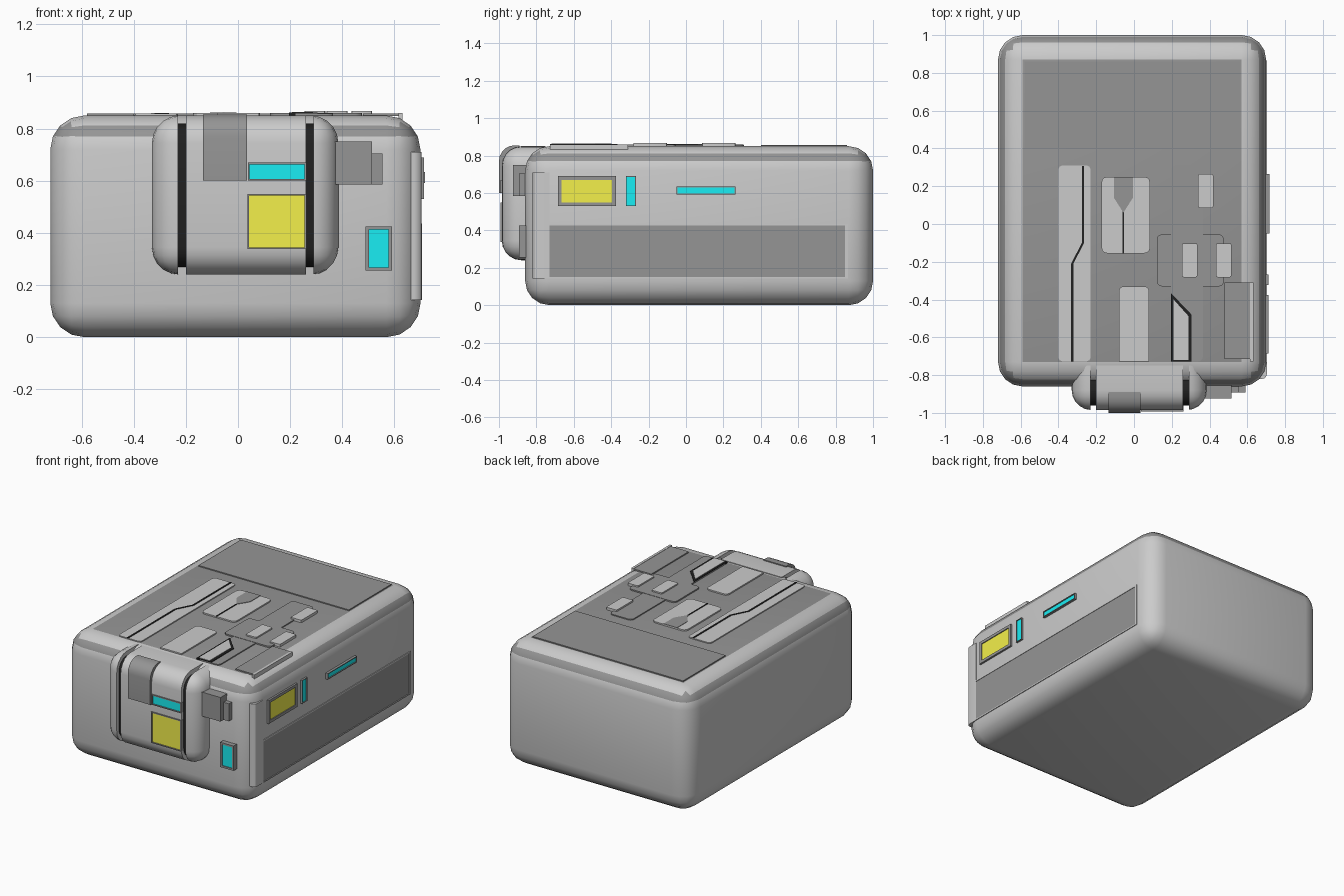
import bpy, bmesh, math
from mathutils import Vector

if "Cube" in bpy.data.objects:
    bpy.data.objects.remove(bpy.data.objects["Cube"])


def material(name, r, g, b):
    m = bpy.data.materials.new(name)
    m.diffuse_color = (r, g, b, 1)
    m.use_nodes = True
    m.node_tree.nodes["Principled BSDF"].inputs["Base Color"].default_value = m.diffuse_color
    return m


LIGHT = material("light_grey", 0.8, 0.8, 0.8)
DARK = material("dark_grey", 0.3, 0.3, 0.3)
BLACK = material("black", 0.015, 0.015, 0.015)
YELLOW = material("yellow", 0.9, 0.87, 0.07)
CYAN = material("cyan", 0.01, 0.85, 0.9)


def finish(name, bm, *mats):
    bmesh.ops.recalc_face_normals(bm, faces=bm.faces[:])
    me = bpy.data.meshes.new(name)
    bm.to_mesh(me)
    bm.free()
    for m in mats:
        me.materials.append(m)
    ob = bpy.data.objects.new(name, me)
    bpy.context.collection.objects.link(ob)
    bpy.ops.object.select_all(action='DESELECT')
    ob.select_set(True)
    bpy.context.view_layer.objects.active = ob
    bpy.ops.object.shade_smooth_by_angle(angle=math.radians(30))
    return ob


def box_bm(x, y, z, bevel=0.0, seg=4, pick=None):
    """Box from (min, max) ranges; pick chooses which edges get rounded."""
    bm = bmesh.new()
    bmesh.ops.create_cube(bm, size=1)
    for v in bm.verts:
        v.co = [r[0] if c < 0 else r[1] for c, r in zip(v.co, (x, y, z))]
    if bevel:
        edges = [e for e in bm.edges if pick is None or pick(e)]
        bmesh.ops.bevel(bm, geom=edges, offset=bevel, segments=seg,
                        profile=0.5, affect='EDGES')
    return bm


def box(name, x, y, z, mat=LIGHT, bevel=0.0, seg=3, pick=None):
    return finish(name, box_bm(x, y, z, bevel, seg, pick), mat)


def upright(e):
    return abs(e.verts[0].co.z - e.verts[1].co.z) > 1e-5


def prism(name, pts, z0, z1, mat):
    """Flat outline seen from above, given thickness."""
    bm = bmesh.new()
    f = bm.faces.new([bm.verts.new((px, py, z0)) for px, py in pts])
    ext = bmesh.ops.extrude_face_region(bm, geom=[f])['geom']
    for v in ext:
        if isinstance(v, bmesh.types.BMVert):
            v.co.z = z1
    return finish(name, bm, mat)


def seam(name, path, z0, z1, w=0.006):
    """Thin dark line running along y."""
    pts = [(x - w, y) for x, y in path] + [(x + w, y) for x, y in reversed(path)]
    prism(name, pts, z0, z1, BLACK)


def lamp(name, x, y, z, normal, rim, mat):
    """Dark frame with a sunken coloured window on the side facing normal."""
    bm = box_bm(x, y, z)
    bm.normal_update()
    f = next(f for f in bm.faces if f.normal.dot(Vector(normal)) > 0.9)
    bmesh.ops.inset_region(bm, faces=[f], thickness=rim)
    f.material_index = 1
    inner = bmesh.ops.extrude_face_region(bm, geom=[f])['geom']
    bmesh.ops.delete(bm, geom=[f], context='FACES_ONLY')
    for g in inner:
        if isinstance(g, bmesh.types.BMVert):
            g.co -= Vector(normal) * 0.006
        elif isinstance(g, bmesh.types.BMFace):
            g.material_index = 1
    for g in bm.faces:
        g.normal_update()
        if g.material_index and abs(g.normal.dot(Vector(normal))) < 0.5:
            g.material_index = 0
    finish(name, bm, DARK, mat)


# main shell with dark top and dark band around the upper edge
bm = box_bm((-0.72, 0.70), (-0.86, 1.0), (0, 0.85), 0.13)
for f in bm.faces:
    cz = f.calc_center_median().z
    f.material_index = int(0.772 < cz < 0.81 or cz > 0.8495)
finish("main_shell", bm, LIGHT, DARK)

# front pouch: one rounded block cut into three pieces around a dark core
for name, x0, x1 in (("pouch_left_cap", -0.33, -0.23),
                     ("pouch_middle", -0.20, 0.26),
                     ("pouch_right_cap", 0.29, 0.385)):
    bm = box_bm((-0.33, 0.385), (-0.985, -0.6), (0.24, 0.85), 0.105, 5)
    for co, no in (((x0, 0, 0), (-1, 0, 0)), ((x1, 0, 0), (1, 0, 0)),
                   ((0, -0.75, 0), (0, 1, 0))):
        r = bmesh.ops.bisect_plane(bm, geom=bm.verts[:] + bm.edges[:] + bm.faces[:],
                                   plane_co=co, plane_no=no, clear_outer=True)
        cut = [e for e in r['geom_cut'] if isinstance(e, bmesh.types.BMEdge)]
        if cut:
            bmesh.ops.holes_fill(bm, edges=cut)
    finish(name, bm, LIGHT)
box("pouch_core", (-0.235, 0.295), (-0.962, -0.8), (0.27, 0.82), BLACK, 0.08, 4,
    lambda e: abs(e.verts[0].co.x - e.verts[1].co.x) > 0.1)

# latch folded over the pouch's upper front edge
box("latch", (-0.135, 0.035), (-1.0, -0.89), (0.60, 0.855), DARK, 0.085, 5,
    lambda e: all(v.co.z > 0.8 and v.co.y < -0.95 for v in e.verts))

# lamps on the pouch, front and right side
FRONT, RIGHT = (0, -1, 0), (1, 0, 0)
lamp("pouch_cyan_lamp", (0.038, 0.262), (-0.993, -0.95), (0.60, 0.67), FRONT, 0.01, CYAN)
lamp("pouch_yellow_lamp", (0.036, 0.262), (-0.993, -0.95), (0.338, 0.55), FRONT, 0.009, YELLOW)
lamp("front_cyan_lamp", (0.49, 0.59), (-0.892, -0.82), (0.255, 0.425), FRONT, 0.018, CYAN)
lamp("side_yellow_lamp", (0.68, 0.713), (-0.685, -0.375), (0.53, 0.69), RIGHT, 0.028, YELLOW)
lamp("side_cyan_lamp", (0.68, 0.713), (-0.322, -0.268), (0.53, 0.69), RIGHT, 0.006, CYAN)
lamp("side_cyan_slot", (0.68, 0.717), (-0.05, 0.265), (0.592, 0.634), RIGHT, 0.008, CYAN)

# stepped connector beside the pouch
box("connector_block", (0.36, 0.515), (-0.925, -0.84), (0.585, 0.75), DARK)
box("connector_step", (0.50, 0.555), (-0.892, -0.82), (0.585, 0.705), DARK)

# right side panel with its frame
box("side_panel", (0.68, 0.702), (-0.73, 0.85), (0.15, 0.425), DARK)
box("side_panel_top_rail", (0.68, 0.705), (-0.73, 0.85), (0.425, 0.435))
box("side_panel_bottom_rail", (0.68, 0.705), (-0.73, 0.85), (0.142, 0.15))
box("side_panel_rear_post", (0.68, 0.705), (0.85, 0.865), (0.142, 0.435))
box("corner_post", (0.66, 0.703), (-0.82, -0.73), (0.142, 0.71), LIGHT, 0.025, 3,
    lambda e: upright(e) and all(v.co.x > 0.7 and v.co.y < -0.8 for v in e.verts))

# top: rear cover plate
box("rear_top_plate", (-0.58, 0.56), (0.40, 0.86), (0.84, 0.857), DARK)

# top: long light strip with kinked seam
box("long_strip", (-0.40, -0.23), (-0.727, 0.31), (0.84, 0.857), LIGHT, 0.02, 2, upright)
seam("long_strip_seam", [(-0.27, 0.308), (-0.27, -0.1), (-0.327, -0.21), (-0.327, -0.727)],
     0.85, 0.860)

# top: centre pad with pointed insert
box("centre_pad", (-0.172, 0.085), (-0.155, 0.25), (0.84, 0.859), LIGHT, 0.03, 3, upright)
prism("centre_pad_insert", [(-0.107, 0.25), (-0.107, 0.14), (-0.056, 0.06),
                            (-0.005, 0.14), (-0.005, 0.25)], 0.85, 0.862, DARK)
seam("centre_pad_seam", [(-0.056, 0.065), (-0.056, -0.155)], 0.85, 0.862, 0.004)

# top: front pad
box("front_pad", (-0.08, 0.08), (-0.727, -0.33), (0.84, 0.859), LIGHT, 0.025, 3,
    lambda e: upright(e) and e.verts[0].co.y > -0.5)

# top: dark cross-shaped plate with light blocks
box("cross_plate_long", (0.195, 0.365), (-0.727, 0.31), (0.84, 0.857), DARK, 0.025, 3, upright)
box("cross_plate_wide", (0.122, 0.475), (-0.33, -0.055), (0.84, 0.859), DARK, 0.025, 3, upright)
for i, (x, y) in enumerate(((0.34, 0.085), (0.255, -0.282), (0.435, -0.282))):
    box(f"light_block_{i + 1}", (x, x + 0.08), (y, y + 0.18), (0.845, 0.868), LIGHT,
        0.008, 2, upright)
prism("slanted_pad_rim", [(0.195, -0.727), (0.305, -0.727), (0.305, -0.48), (0.195, -0.365)],
      0.845, 0.861, BLACK)
prism("slanted_pad", [(0.208, -0.72), (0.288, -0.72), (0.288, -0.487), (0.208, -0.398)],
      0.85, 0.864, LIGHT)

# top: flap overhanging the right edge, with a turned-down lip
box("edge_flap", (0.48, 0.63), (-0.715, -0.31), (0.848, 0.858), DARK)
box("edge_flap_lip", (0.615, 0.632), (-0.727, -0.31), (0.828, 0.86), LIGHT)
